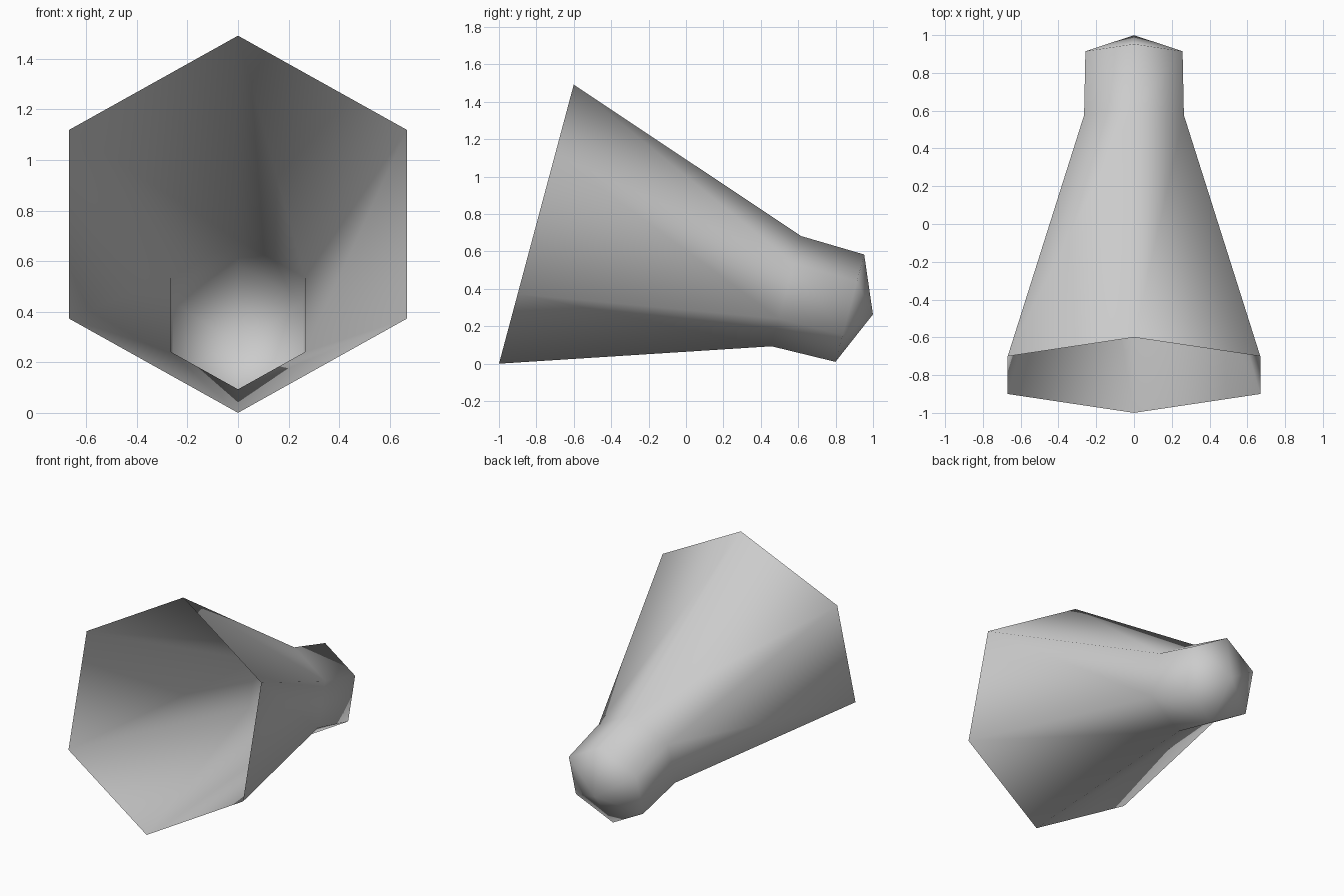
import bpy
import bmesh
from math import sin, cos, pi, radians
from mathutils import Matrix

cube = bpy.data.objects.get("Cube")
if cube:
    bpy.data.objects.remove(cube, do_unlink=True)

# Plain grey finish
grey = bpy.data.materials.new("plain grey")
grey.use_nodes = True
colour = (0.6, 0.6, 0.6, 1)
grey.diffuse_color = colour
grey.node_tree.nodes["Principled BSDF"].inputs["Base Color"].default_value = colour

# Profile along the axis: (distance from the open mouth, radius)
SIDES = 6
PROFILE = [(0, 0.772), (1.384, 0.305), (1.735, 0.297)]
TIP = 1.863

bm = bmesh.new()
rings = []
for dist, radius in PROFILE:
    angles = [2 * pi * i / SIDES for i in range(SIDES)]
    rings.append([bm.verts.new((radius * sin(a), dist, radius * cos(a))) for a in angles])
tip = bm.verts.new((0, TIP, 0))

# Flared hood and neck walls, then the pointed end; the mouth stays open
for i in range(SIDES):
    j = (i + 1) % SIDES
    for near, far in zip(rings, rings[1:]):
        bm.faces.new((near[i], near[j], far[j], far[i]))
    bm.faces.new((rings[-1][i], rings[-1][j], tip))

# Orient the faces outwards and tilt the shade up from its neck
bmesh.ops.recalc_face_normals(bm, faces=bm.faces)
if sum(f.normal.x * f.calc_center_median().x for f in bm.faces) < 0:
    bmesh.ops.reverse_faces(bm, faces=bm.faces)
tilt = Matrix.Translation((0, -0.8, 0.746)) @ Matrix.Rotation(radians(-15), 4, "X")
bm.transform(tilt)
for face in bm.faces:
    face.smooth = True

mesh = bpy.data.meshes.new("lamp_shade")
bm.to_mesh(mesh)
bm.free()
mesh.materials.append(grey)
shade = bpy.data.objects.new("lamp_shade", mesh)
bpy.context.collection.objects.link(shade)
